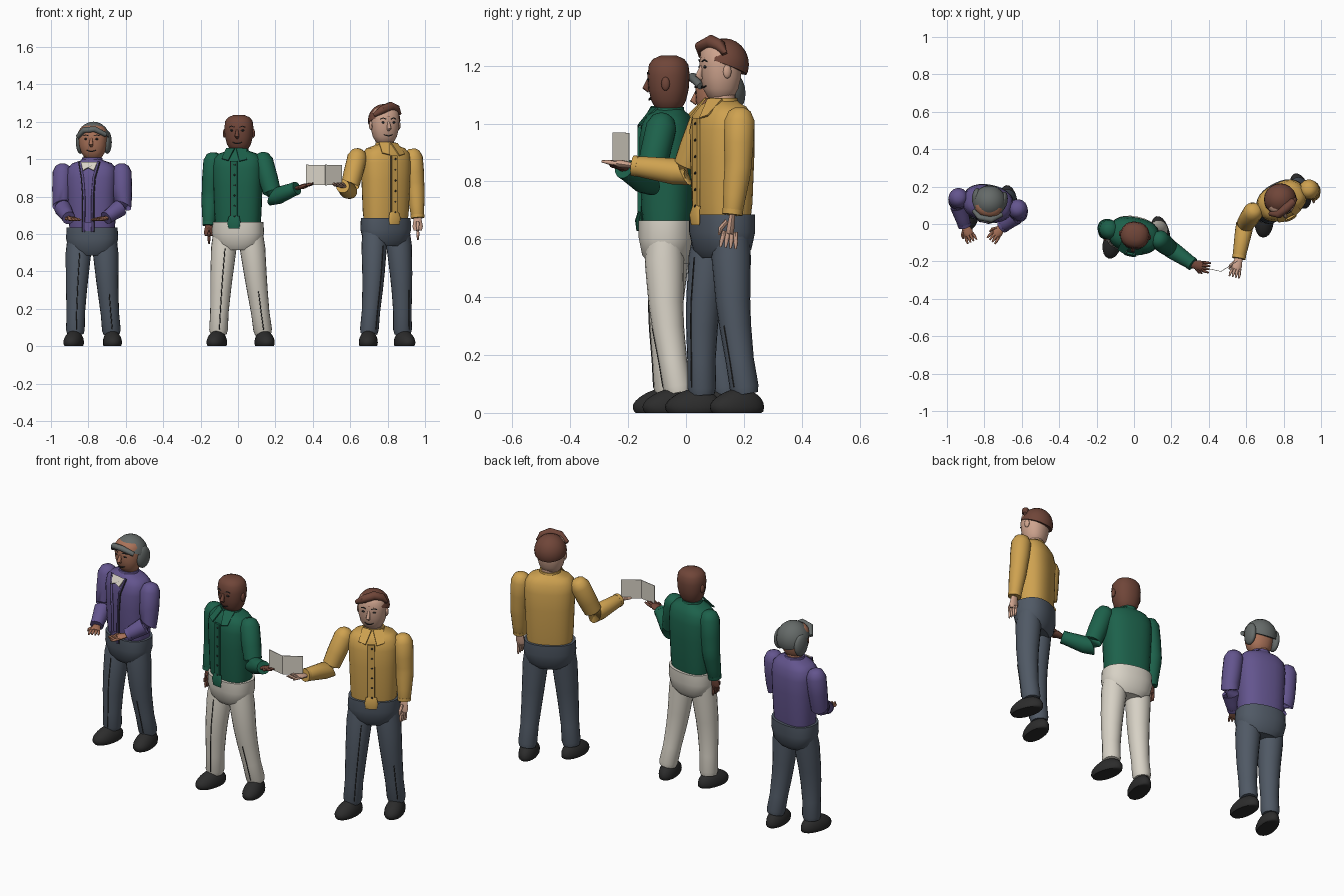
import bpy, bmesh, math
from mathutils import Vector, Matrix

if "Cube" in bpy.data.objects:
    bpy.data.objects.remove(bpy.data.objects["Cube"])


def material(name, r, g, b):
    m = bpy.data.materials.new(name)
    m.use_nodes = True
    m.diffuse_color = (r, g, b, 1)
    m.node_tree.nodes["Principled BSDF"].inputs["Base Color"].default_value = (r, g, b, 1)
    return m


PURPLE = material("purple_knit", .125, .09, .27)
GREEN = material("green_cloth", .012, .12, .07)
YELLOW = material("mustard_cloth", .62, .36, .08)
SLATE = material("slate_cloth", .08, .1, .13)
CREAM = material("cream", .68, .64, .56)
BLACK = material("black_leather", .025, .025, .025)
BROWN = material("deep_brown", .16, .06, .04)
TAN = material("tan_skin", .4, .17, .1)
PINK = material("light_skin", .62, .37, .27)
GREY = material("grey_hair", .13, .145, .14)
WORLD = Matrix.Identity(4)


def finish(name, bm, mat, mx=WORLD):
    bmesh.ops.recalc_face_normals(bm, faces=bm.faces)
    bm.transform(mx)
    me = bpy.data.meshes.new(name)
    bm.to_mesh(me)
    bm.free()
    me.materials.append(mat)
    for p in me.polygons:
        p.use_smooth = True
    me.set_sharp_from_angle(angle=math.radians(45))
    ob = bpy.data.objects.new(name, me)
    bpy.context.collection.objects.link(ob)
    return ob


def skin_rings(name, rings, mat, mx=WORLD):
    """Bridge a list of point rings and cap both ends."""
    bm = bmesh.new()
    vs = [[bm.verts.new(p) for p in r] for r in rings]
    n = len(vs[0])
    for a, b in zip(vs, vs[1:]):
        for i in range(n):
            bm.faces.new((a[i], a[(i + 1) % n], b[(i + 1) % n], b[i]))
    bm.faces.new(vs[0])
    bm.faces.new(vs[-1])
    return finish(name, bm, mat, mx)


def loft(name, rings, mat, mx=WORLD, power=2.0, n=28):
    """Stack of horizontal superellipses given as (z, half width, half depth)."""
    def point(a, z, rx, ry):
        c, s = math.cos(a), math.sin(a)
        return (math.copysign(abs(c) ** (2 / power), c) * rx,
                math.copysign(abs(s) ** (2 / power), s) * ry, z)
    return skin_rings(name, [[point(math.tau * i / n, *r) for i in range(n)] for r in rings], mat, mx)


def tube(name, pts, radii, mat, mx=WORLD, squash=1.0, n=14):
    """Tapered tube along a path."""
    pts = [Vector(p) for p in pts]
    rings = []
    for i, p in enumerate(pts):
        t = (pts[min(i + 1, len(pts) - 1)] - pts[max(i - 1, 0)]).normalized()
        u = t.cross(Vector((0, 0, 1)) if abs(t.z) < .75 else Vector((0, 1, 0))).normalized()
        v = t.cross(u) * squash
        rings.append([p + radii[i] * (u * math.cos(a) + v * math.sin(a))
                      for a in (math.tau * k / n for k in range(n))])
    return skin_rings(name, rings, mat, mx)


def blob(name, loc, size, mat, mx=WORLD, cut=None, seg=20):
    """Ellipsoid, optionally keeping only the part above a tilted plane."""
    bm = bmesh.new()
    bmesh.ops.create_uvsphere(bm, u_segments=seg, v_segments=seg // 2 + 2, radius=1)
    bm.transform(Matrix.Translation(loc) @ Matrix.Diagonal((*size, 1)))
    if cut:
        bmesh.ops.bisect_plane(bm, geom=bm.verts[:] + bm.edges[:] + bm.faces[:],
                               plane_co=cut[0], plane_no=cut[1], clear_inner=True)
        bmesh.ops.holes_fill(bm, edges=[e for e in bm.edges if e.is_boundary])
    return finish(name, bm, mat, mx)


def box(name, loc, size, mat, mx=WORLD):
    bm = bmesh.new()
    bmesh.ops.create_cube(bm, size=1)
    bm.transform(Matrix.Translation(loc) @ Matrix.Diagonal((*size, 1)))
    return finish(name, bm, mat, mx)


def plate(name, pts, mat, mx=WORLD, thick=.006):
    bm = bmesh.new()
    face = bm.faces.new([bm.verts.new(p) for p in pts])
    face.normal_update()
    shift = face.normal * thick
    ext = bmesh.ops.extrude_face_region(bm, geom=[face])["geom"]
    bmesh.ops.translate(bm, vec=shift, verts=[g for g in ext if isinstance(g, bmesh.types.BMVert)])
    return finish(name, bm, mat, mx)


def turn(x, y, deg):
    return Matrix.Translation((x, y, 0)) @ Matrix.Rotation(math.radians(deg), 4, 'Z')


def shoe(name, x, y, deg):
    bm = bmesh.new()
    bmesh.ops.create_uvsphere(bm, u_segments=20, v_segments=14, radius=1)
    for v in bm.verts:
        toe = max(0, -v.co.y)
        v.co = (v.co.x * (.05 + .006 * toe), v.co.y * .098, max(0, .02 + v.co.z * (.065 - .018 * toe)))
    finish(name, bm, BLACK, turn(x, y, deg))


def hand(name, wrist, tip, mat):
    w, t = Vector(wrist), Vector(tip)
    d = t - w
    side = d.cross(Vector((0, 0, 1)) if abs(d.normalized().z) < .75 else Vector((1, 0, 0))).normalized()
    tube(name + "_palm", [w - d * .15, w + d * .1, w + d * .4, w + d * .58], [.019, .022, .028, .022],
         mat, squash=.5, n=10)
    for k in range(4):
        off = side * (.013 * (k - 1.5))
        tube(f"{name}_finger_{k + 1}", [w + d * .5 + off, w + d * .8 + off * 1.25, t + off * 1.35],
             [.008, .0075, .004], mat, n=8)
    tube(name + "_thumb", [w + d * .2 + side * .015, w + d * .45 + side * .034, w + d * .65 + side * .036],
         [.009, .008, .004], mat, n=8)


def arm(name, shoulder, elbow, wrist, tip, cloth, skin):
    s, e, w = Vector(shoulder), Vector(elbow), Vector(wrist)
    up = (s - e).normalized()
    tube(name + "_sleeve",
         [s + up * .045, s + up * .033, s, s.lerp(e, .5), s.lerp(e, .85), e, e.lerp(w, .2),
          e.lerp(w, .6), e.lerp(w, .93), w],
         [.018, .038, .053, .052, .048, .047, .046, .04, .035, .031], cloth, n=18)
    tube(name + "_cuff", [w - (w - e).normalized() * .018, w], [.037, .036], cloth)
    hand(name + "_hand", w, tip, skin)


def head(p, chin, high, skin, mx):
    loft(p + "_head", [(chin + high * f, r, r * .93) for f, r in
         ((0, .032), (.06, .048), (.2, .064), (.4, .074), (.65, .078), (.84, .073), (.94, .058), (1, .03))],
         skin, mx, 2.2)
    for s, side in ((-1, "right"), (1, "left")):
        blob(f"{p}_{side}_ear", (s * .078, .0, chin + high * .5), (.009, .015, .024), skin, mx, seg=12)
        blob(f"{p}_{side}_eye", (s * .029, -.066, chin + high * .58), (.011, .005, .005), BLACK, mx, seg=10)
        tube(f"{p}_{side}_brow", [(s * .014, -.072, chin + high * .67), (s * .03, -.069, chin + high * .7),
             (s * .044, -.061, chin + high * .67)], [.002, .003, .002], BLACK, mx, n=6)
    tube(p + "_nose", [(0, -.068, chin + high * .6), (0, -.08, chin + high * .42), (0, -.068, chin + high * .38)],
         [.006, .012, .008], skin, mx, n=10)
    tube(p + "_mouth", [(.025 * k, -.068 + .008 * k * k, chin + high * (.22 + .035 * k * k)) for k in (-1, -.5, 0, .5, 1)],
         [.002, .003, .003, .003, .002], BLACK, mx, n=6)


def body(p, mx, waist, top, cloth, trousers, skin, ankles):
    mid = (waist + top) / 2
    loft(p + "_torso", [(waist - .04, .118, .08), (waist + .04, .125, .09), (mid, .131, .096),
         (top - .1, .135, .096), (top - .05, .13, .086), (top - .022, .105, .07), (top - .008, .062, .056),
         (top, .05, .05)], cloth, mx, 2.5)
    loft(p + "_collar_band", [(top - .015, .058, .056), (top + .008, .054, .052)], cloth, mx)
    loft(p + "_neck", [(top - .02, .046, .046), (top + .05, .044, .044)], skin, mx)
    loft(p + "_trouser_seat", [(waist - .15, .09, .065), (waist - .12, .125, .088), (waist - .06, .14, .1),
         (waist, .136, .101)], trousers, mx, 2.3)
    for s, side, (ax, ay, deg) in zip((-1, 1), ("right", "left"), ankles):
        hip = mx @ Vector((s * .068, 0, waist - .03))
        foot = Vector((ax, ay, .065))
        spots = []
        for f in (0, .2, .45, .6, .8, .96, 1):
            q = hip.lerp(foot, f)
            # knees bow gently forward
            spots.append(q + mx.to_3x3() @ Vector((0, -.018 * math.sin(math.pi * f), 0)))
        radii = [.062, .068, .06, .055, .049, .05, .044]
        tube(f"{p}_{side}_trouser_leg", spots, radii, trousers, n=20)
        front = mx.to_3x3() @ Vector((.3, -.95, 0))
        seam = [(q + front * (r + .0005)) for q, r in zip(spots, radii)][1 if s < 0 else 3:6]
        tube(f"{p}_{side}_trouser_seam", seam, [.0025] * len(seam), BLACK, n=6)
        shoe(f"{p}_{side}_shoe", *(turn(ax, ay, deg) @ Vector((0, -.03, 0))).xy, deg)


def shirt_front(p, mx, waist, top, cloth):
    """Pointed collar, button strip and hanging tail."""
    for s, side in ((-1, "right"), (1, "left")):
        plate(f"{p}_{side}_collar_point", [(s * .004, -.06, top + .006), (s * .056, -.03, top + .006),
              (s * .068, -.092, top - .05), (s * .03, -.105, top - .06)], cloth, mx)
    z0, z1 = waist - .03, top - .06
    box(p + "_button_strip", (0, -.1, (z0 + z1) / 2), (.034, .012, z1 - z0), cloth, mx)
    box(p + "_strip_edge", (-.019, -.099, (z0 + z1) / 2), (.004, .009, z1 - z0), BLACK, mx)
    tube(p + "_shirt_tail", [(0, -.1, waist + .03), (0, -.107, waist), (0, -.104, waist - .035)],
         [.028, .036, .03], cloth, mx, squash=.25)
    for k in range(6):
        blob(f"{p}_button_{k + 1}", (.004, -.107, z0 + .06 + (z1 - z0 - .08) * k / 5), (.005, .003, .005),
             BLACK, mx, seg=8)


# Elder figure in a cardigan
mx = turn(-.78, .11, -12)
body("elder", mx, .635, 1.0, PURPLE, SLATE, TAN, ((-.87, .085, -14), (-.675, .14, 5)))
arm("elder_right_arm", (-.938, .14, .93), (-.945, .12, .75), (-.905, -.01, .685), (-.865, -.095, .675), PURPLE, TAN)
arm("elder_left_arm", (-.622, .08, .93), (-.615, .055, .75), (-.705, -.015, .685), (-.765, -.09, .675), PURPLE, TAN)
plate("elder_blouse_neck", [(-.045, -.075, .985), (.045, -.075, .985), (.03, -.101, .94), (0, -.104, .955),
      (-.03, -.101, .94)], CREAM, mx)
for s, side in ((-1, "right"), (1, "left")):
    tube(f"elder_{side}_cardigan_edge", [(s * .05, -.072, .985), (s * .03, -.098, .9), (s * .022, -.1, .8),
         (s * .022, -.102, .61)], [.006] * 4, PURPLE, mx, n=8)
    tube(f"elder_{side}_cardigan_line", [(s * .058, -.072, .985), (s * .038, -.098, .9), (s * .03, -.099, .8),
         (s * .03, -.1, .61)], [.003] * 4, BLACK, mx, n=6)
box("elder_cardigan_hem", (0, -.1, .64), (.06, .012, .05), PURPLE, mx)
hm = turn(-.775, .105, -8)
head("elder", 1.0, .185, TAN, hm)
blob("elder_hair_crown", (0, .012, 1.105), (.09, .09, .095), GREY, hm, ((0, -.07, 1.148), (0, .45, .9)))
for s, side in ((-1, "right"), (1, "left")):
    blob(f"elder_{side}_hair_lobe", (s * .073, .03, 1.09), (.023, .048, .062), GREY, hm)
tube("elder_hair_fringe", [(-.075, -.045, 1.12), (-.04, -.076, 1.155), (.02, -.08, 1.16), (.075, -.045, 1.13)],
     [.012, .016, .016, .012], GREY, hm)

# Middle figure in a green shirt
mx = turn(0, -.06, -12)
body("middle", mx, .665, 1.05, GREEN, CREAM, BROWN, ((-.105, -.06, -14), (.135, -.025, 12)))
shirt_front("middle", mx, .665, 1.05, GREEN)
arm("middle_right_arm", (-.132, -.03, .99), (-.148, -.02, .8), (-.155, -.045, .645), (-.155, -.055, .55), GREEN, BROWN)
arm("middle_left_arm", (.135, -.085, .99), (.19, -.13, .795), (.315, -.215, .845), (.405, -.235, .87), GREEN, BROWN)
head("middle", 1.04, .195, BROWN, turn(.005, -.06, -8))

# Tall figure in a mustard shirt
mx = turn(.79, .125, 27)
body("tall", mx, .685, 1.08, YELLOW, SLATE, PINK, ((.7, .055, -5), (.88, .205, 18)))
shirt_front("tall", mx, .685, 1.08, YELLOW)
arm("tall_right_arm", (.638, .065, 1.01), (.592, -.005, .83), (.56, -.185, .855), (.535, -.285, .87), YELLOW, PINK)
arm("tall_left_arm", (.935, .185, 1.01), (.95, .18, .85), (.96, .16, .685), (.962, .145, .57), YELLOW, PINK)
hm = turn(.785, .12, 17)
head("tall", 1.08, .2, PINK, hm)
blob("tall_hair", (0, .012, 1.205), (.087, .086, .09), BROWN, hm, ((0, -.07, 1.228), (0, .35, .94)))
tube("tall_hair_sweep", [(-.075, -.045, 1.235), (-.03, -.062, 1.265), (.02, -.04, 1.283), (.06, -.02, 1.27),
     (.08, -.01, 1.24)], [.012, .022, .024, .02, .01], BROWN, hm)

# Folded sheet shared by two hands
for p, (a, b) in (("right", ((.365, -.23), (.465, -.252))), ("left", ((.465, -.252), (.555, -.195)))):
    plate(f"paper_{p}_half", [(*a, .86), (*b, .862), (*b, .968), (*a, .97)], CREAM, thick=.003)
